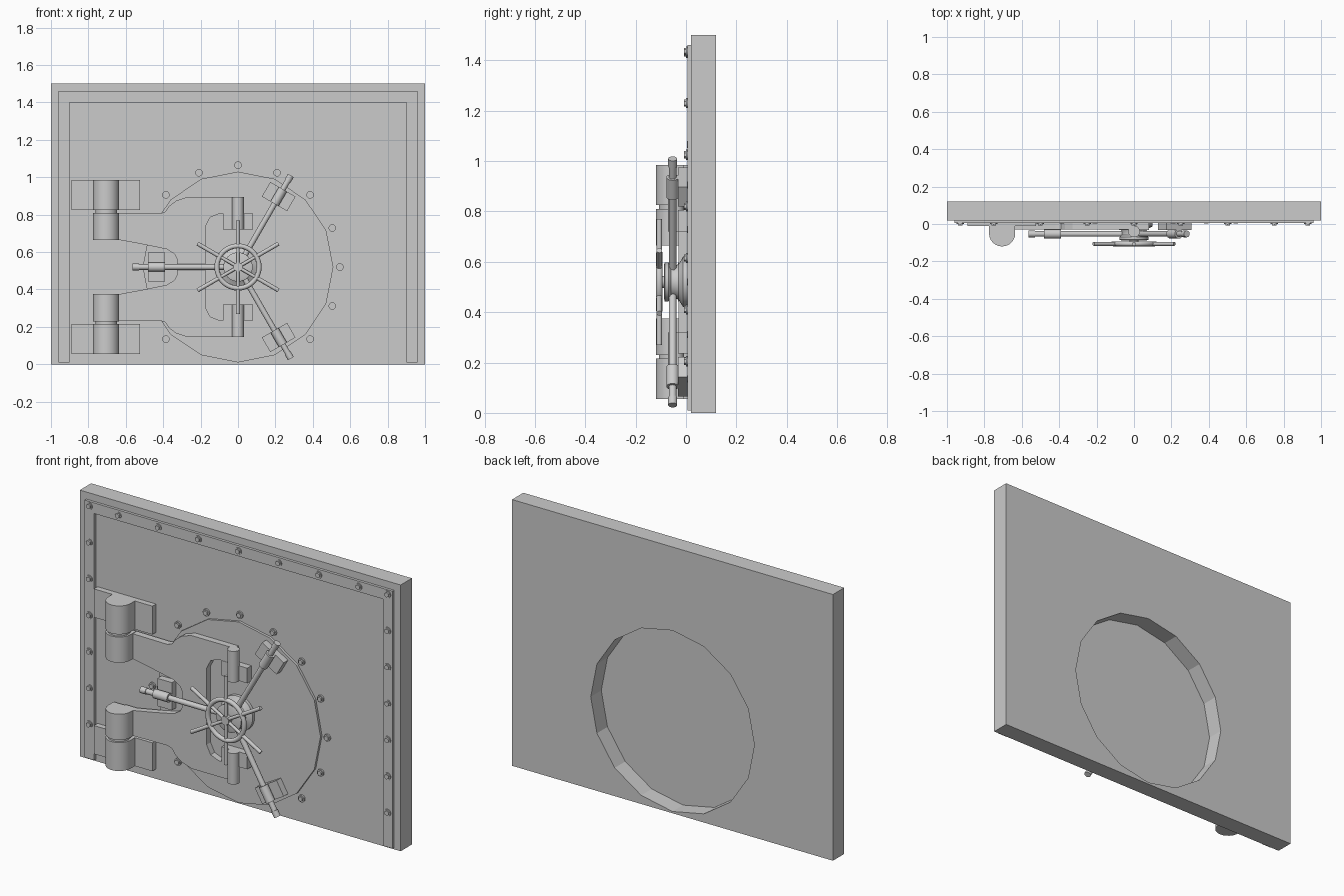
import bpy, bmesh
from math import pi, sin, cos, radians
from mathutils import Vector, Matrix

if "Cube" in bpy.data.objects:
    bpy.data.objects.remove(bpy.data.objects["Cube"])

CZ = 0.52  # height of the door centre


def finish(name, bm, smooth=False):
    bmesh.ops.recalc_face_normals(bm, faces=bm.faces)
    me = bpy.data.meshes.new(name)
    bm.to_mesh(me)
    bm.free()
    ob = bpy.data.objects.new(name, me)
    bpy.context.collection.objects.link(ob)
    if smooth:
        bpy.ops.object.select_all(action='DESELECT')
        ob.select_set(True)
        bpy.context.view_layer.objects.active = ob
        bpy.ops.object.shade_smooth_by_angle(angle=radians(35))
    return ob


def prism(name, pts, a, b, axis='Y', smooth=False):
    """Extrude an outline: (x,z) along y, or (x,y) along z."""
    bm = bmesh.new()
    place = (lambda p, h: (p[0], h, p[1])) if axis == 'Y' else (lambda p, h: (p[0], p[1], h))
    face = bm.faces.new([bm.verts.new(place(p, a)) for p in pts])
    ext = bmesh.ops.extrude_face_region(bm, geom=[face])
    move = Vector((0, b - a, 0)) if axis == 'Y' else Vector((0, 0, b - a))
    bmesh.ops.translate(bm, vec=move, verts=[g for g in ext['geom'] if isinstance(g, bmesh.types.BMVert)])
    return finish(name, bm, smooth)


def box(name, x0, x1, y0, y1, z0, z1):
    return prism(name, [(x0, z0), (x1, z0), (x1, z1), (x0, z1)], y0, y1)


def rod(name, p, q, r, n=16):
    p, q = Vector(p), Vector(q)
    bm = bmesh.new()
    m = Matrix.Translation((p + q) / 2) @ (q - p).to_track_quat('Z', 'Y').to_matrix().to_4x4()
    bmesh.ops.create_cone(bm, cap_ends=True, segments=n, radius1=r, radius2=r, depth=(q - p).length, matrix=m)
    return finish(name, bm, True)


def lathe(name, profile, n=32, closed=False):
    """Spin (radius, y) points about the door axis."""
    bm = bmesh.new()
    rings = [[bm.verts.new((r * cos(2 * pi * i / n), y, CZ + r * sin(2 * pi * i / n)))
              for i in range(n)] for r, y in profile]
    pairs = list(zip(rings, rings[1:] + rings[:1])) if closed else list(zip(rings, rings[1:]))
    for a, b in pairs:
        for i in range(n):
            j = (i + 1) % n
            bm.faces.new((a[i], a[j], b[j], b[i]))
    if not closed:
        bm.faces.new(rings[0])
        bm.faces.new(rings[-1])
    return finish(name, bm, True)


def polar(r, ang, y):
    return (r * cos(ang), y, CZ + r * sin(ang))


def bolt(x, z, y):
    # washer and hexagonal head
    rod("bolt_washer", (x, y + 0.004, z), (x, y - 0.005, z), 0.02, 12)
    rod("bolt_head", (x, y, z), (x, y - 0.012, z), 0.014, 6)


# wall with sixteen-sided opening
disc = [(0.51 * cos(i * pi / 8), CZ + 0.51 * sin(i * pi / 8)) for i in range(16)]
wall = box("wall", -1, 1, 0.02, 0.12, 0, 1.5)
cutter = prism("opening_cutter", disc, -0.1, 0.2)
cut = wall.modifiers.new("opening", 'BOOLEAN')
cut.object, cut.operation, cut.solver = cutter, 'DIFFERENCE', 'EXACT'
bpy.context.view_layer.objects.active = wall
bpy.ops.object.modifier_apply(modifier="opening")
bpy.data.objects.remove(cutter)

# round door plate
prism("door_plate", disc, 0.006, 0.026)

# raised border frame
prism("border_frame", [(-0.96, 0.01), (-0.9, 0.01), (-0.9, 1.4), (0.9, 1.4), (0.9, 0.01),
                       (0.96, 0.01), (0.96, 1.46), (-0.96, 1.46)], 0.005, 0.021)

# border bolts, then bolts around the door
for i in range(7):
    for s in (-1, 1):
        bolt(s * 0.93, 1.435 - 0.205 * i, 0.005)
for i in range(-3, 4):
    bolt(i * 0.25, 1.43, 0.005)
for k in (-2, -1, 0, 1, 2, 3, 4, 5, 6, 8, 10):
    a = k * pi / 8
    bolt(0.545 * cos(a), CZ + 0.545 * sin(a), 0.016)

# hinge yoke, outlined for the upper half and mirrored
outer = [(-0.705, 0.665), (-0.705, 0.808), (-0.42, 0.805), (-0.39, 0.815), (-0.37, 0.845),
         (-0.33, 0.875), (-0.27, 0.895), (0, 0.895), (0, 0.805), (-0.1, 0.805),
         (-0.15, 0.785), (-0.175, 0.735)]
inner = [(-0.325, 0.56), (-0.34, 0.59), (-0.38, 0.615), (-0.5, 0.64), (-0.635, 0.665)]
half = inner + outer
yoke = half + [(x, 2 * CZ - z) for x, z in reversed(half)]
prism("hinge_yoke", yoke, -0.03, 0.008)

# hinge knuckles with rounded fronts
HX, HY, HR = -0.705, -0.05, 0.07
knuckle = [(HX + HR, 0.0)] + [(HX + HR * cos(t * pi / 12), HY - HR * sin(t * pi / 12))
                              for t in range(13)] + [(HX - HR, 0.0)]
for s in (-1, 1):
    def zs(lo, hi):
        return sorted((CZ + s * lo, CZ + s * hi))
    a, b = zs(0.305, 0.465)
    box("hinge_wall_plate", -0.89, -0.525, -0.012, 0.022, a, b)
    prism("hinge_wall_knuckle", knuckle, a, b, 'Z', True)
    a, b = zs(0.145, 0.29)
    prism("hinge_yoke_knuckle", knuckle, a, b, 'Z', True)
    a, b = zs(0.28, 0.32)
    rod("hinge_pin", (HX, HY, a), (HX, HY, b), 0.058, 24)
    # pivot on the end of the yoke, with its block
    a, b = zs(0.2, 0.375)
    rod("yoke_pivot", (0, -0.04, a), (0, -0.04, b), 0.031, 20)
    a, b = zs(0.2, 0.285)
    box("pivot_block", -0.08, 0.08, -0.032, 0.01, a, b)

# locking rods with guide sleeves and blocks
for ang in (pi, pi / 3, -pi / 3):
    rod("locking_rod", polar(0.04, ang, -0.053), polar(0.56, ang, -0.053), 0.015)
    rod("rod_tip", polar(0.53, ang, -0.053), polar(0.565, ang, -0.053), 0.018)
    rod("rod_sleeve", polar(0.39, ang, -0.053), polar(0.48, ang, -0.053), 0.025)
    block = [(0.39, -0.078), (0.48, -0.078), (0.48, 0.078), (0.39, 0.078)]
    prism("rod_block", [(r * cos(ang) - t * sin(ang), CZ + r * sin(ang) + t * cos(ang))
                        for r, t in block], -0.032, 0.01)

# central hub
lathe("hub", [(0.1, 0.01), (0.1, -0.012), (0.085, -0.02), (0.07, -0.03), (0.065, -0.045),
              (0.067, -0.06), (0.078, -0.07), (0.078, -0.084), (0.065, -0.088)])
rod("wheel_axle", (0, -0.08, CZ), (0, -0.118, CZ), 0.024, 20)

# hand wheel and spokes
lathe("wheel_rim", [(0.113 + 0.013 * cos(t * pi / 6), -0.106 + 0.013 * sin(t * pi / 6))
                    for t in range(12)], 40, True)
for k in range(6):
    ang = pi / 6 + k * pi / 3
    rod("wheel_spoke", polar(0.0, ang, -0.106), polar(0.24, ang, -0.106), 0.009, 12)
    rod("spoke_grip", polar(0.12, ang, -0.106), polar(0.25, ang, -0.106), 0.011, 12)
